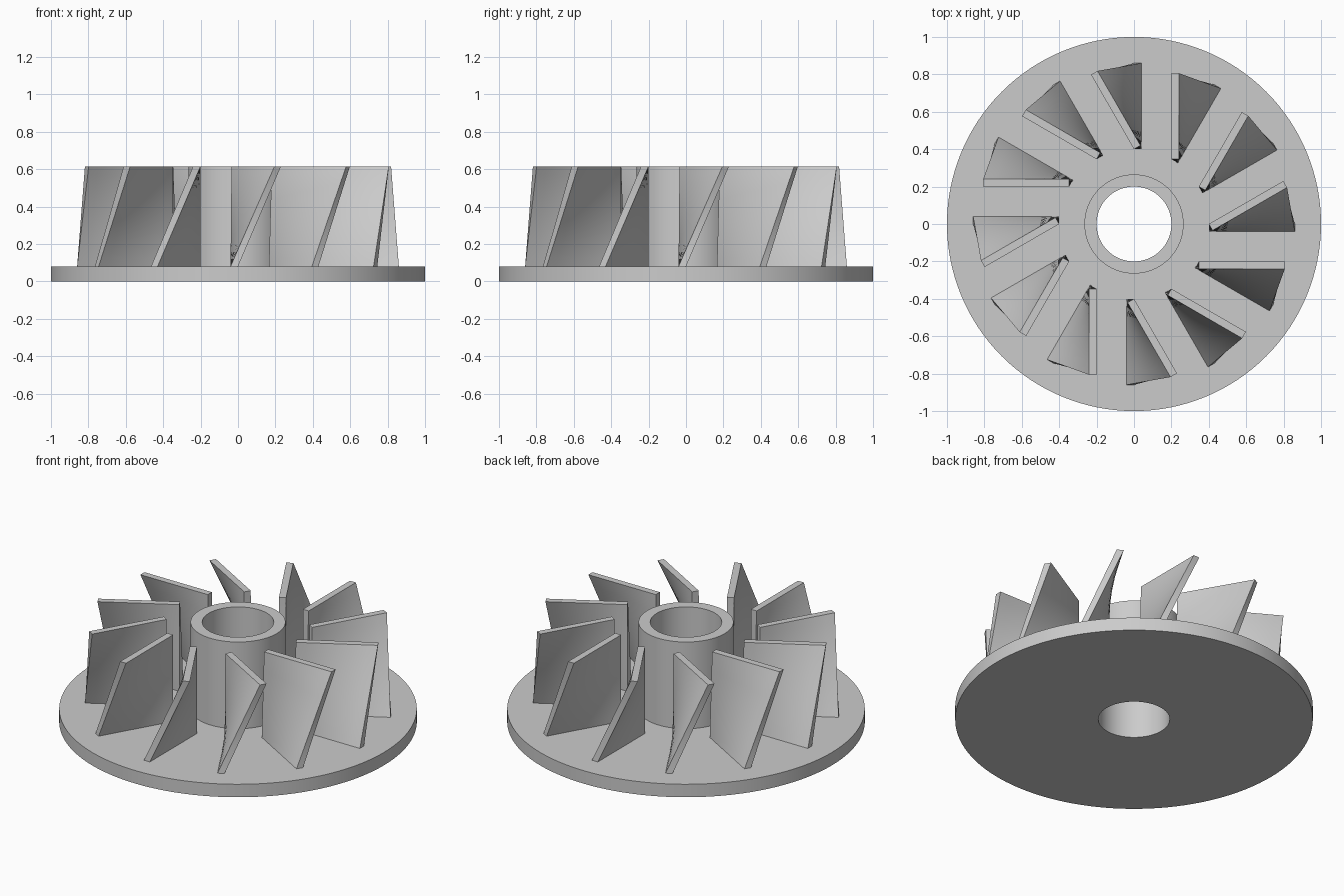
import bpy, bmesh
from math import pi, cos, sin, radians
from mathutils import Vector

if "Cube" in bpy.data.objects:
    bpy.data.objects.remove(bpy.data.objects["Cube"])

DISC_TOP, TOP = 0.08, 0.615


def make_object(name, bm):
    bmesh.ops.recalc_face_normals(bm, faces=bm.faces[:])
    mesh = bpy.data.meshes.new(name)
    bm.to_mesh(mesh)
    bm.free()
    ob = bpy.data.objects.new(name, mesh)
    bpy.context.collection.objects.link(ob)
    bpy.ops.object.select_all(action='DESELECT')
    ob.select_set(True)
    bpy.context.view_layer.objects.active = ob
    bpy.ops.object.shade_smooth_by_angle(angle=radians(30))
    return ob


def skin(bm, rings, closed):
    # joins consecutive closed loops of vertices with quads
    count = len(rings)
    for i in range(count if closed else count - 1):
        a, b = rings[i], rings[(i + 1) % count]
        for j in range(len(a)):
            k = (j + 1) % len(a)
            bm.faces.new((a[j], a[k], b[k], b[j]))


# Base disc and bored hub: one revolved profile
profile = [(0.2, 0), (1, 0), (1, DISC_TOP), (0.265, DISC_TOP), (0.265, TOP), (0.2, TOP)]
SEG = 128
bm = bmesh.new()
rings = [[bm.verts.new((r * cos(2 * pi * s / SEG), r * sin(2 * pi * s / SEG), z))
          for s in range(SEG)] for r, z in profile]
skin(bm, rings, True)
make_object("base_disc_and_hub", bm)

# Blade: ruled loft from a radial strip to the same strip turned about its inner corner
LENGTH, THICK, INNER, TURN = 0.46, 0.04, 0.4, radians(30)
ROWS, COLS = 12, 8
outline = [(LENGTH * i / COLS, 0) for i in range(COLS + 1)]
outline += [(LENGTH * i / COLS, -THICK) for i in range(COLS, -1, -1)]
bm = bmesh.new()
rings = []
for row in range(ROWS + 1):
    t = row / ROWS
    ring = []
    for x, y in outline:
        low = Vector((INNER + x, y, DISC_TOP))
        high = Vector((INNER + x * cos(TURN) - y * sin(TURN),
                       x * sin(TURN) + y * cos(TURN), TOP))
        ring.append(bm.verts.new(low.lerp(high, t)))
    rings.append(ring)
skin(bm, rings, False)
bm.faces.new(rings[0])
bm.faces.new(rings[-1])
blade = make_object("blade_01", bm)

# Remaining blades around the hub
for i in range(1, 12):
    copy = bpy.data.objects.new(f"blade_{i + 1:02d}", blade.data)
    copy.rotation_euler.z = i * pi / 6
    bpy.context.collection.objects.link(copy)
